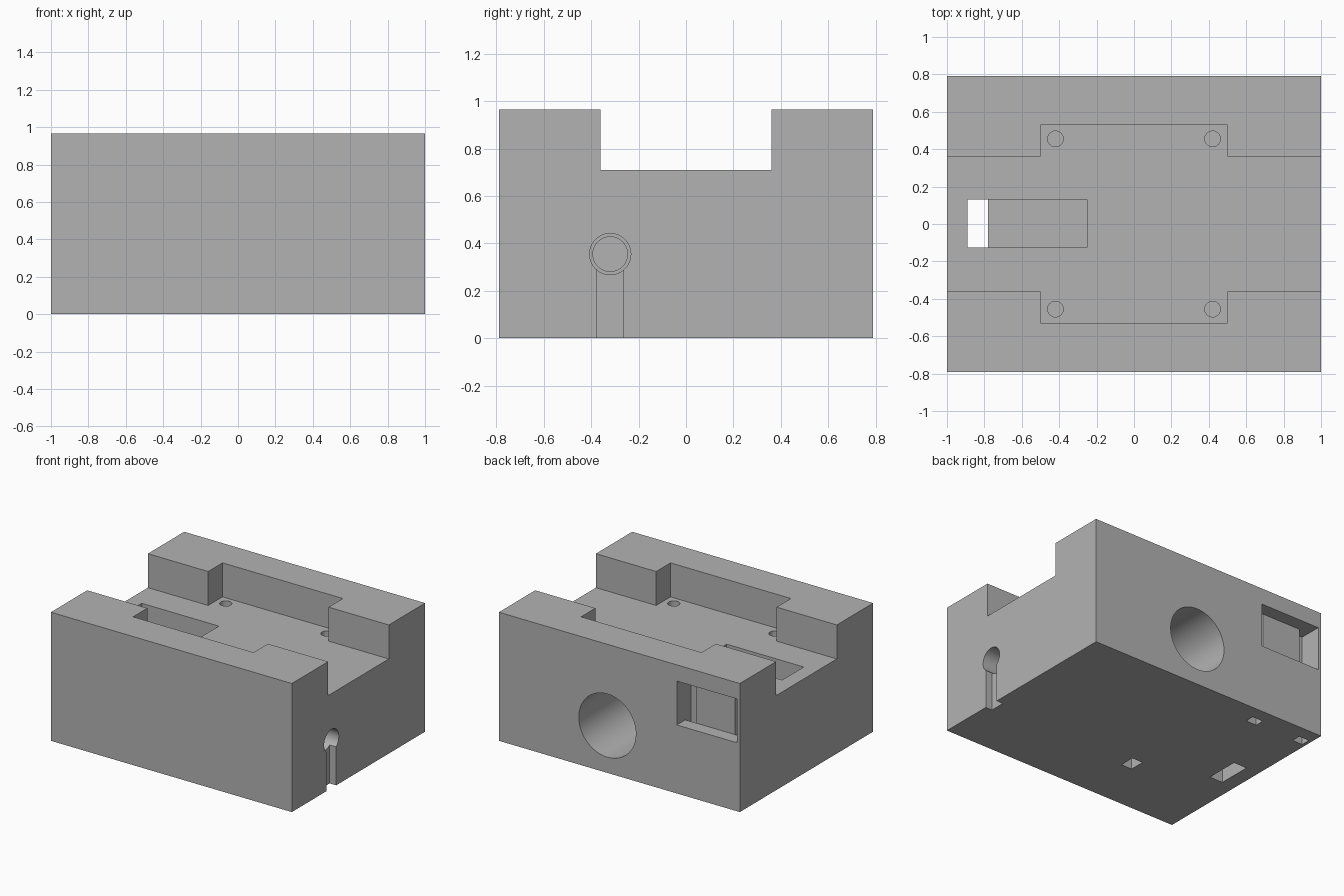
import bpy
from mathutils import Vector

default = bpy.data.objects.get("Cube")
if default:
    bpy.data.objects.remove(default, do_unlink=True)

W, D, H = 1.0, 0.79, 0.965      # half width, half depth, height
FLOOR = 0.71                    # floor of the top channel
OUT = 0.1                       # how far cutters overshoot the surface


def box(name, lo, hi):
    lo, hi = Vector(lo), Vector(hi)
    bpy.ops.mesh.primitive_cube_add(size=1)
    ob = bpy.context.object
    ob.name = name
    for v in ob.data.vertices:
        v.co = [(lo[i] + hi[i]) / 2 + v.co[i] * (hi[i] - lo[i]) for i in range(3)]
    return ob


def rod(name, start, end, radius, sides=64):
    start, end = Vector(start), Vector(end)
    axis = end - start
    bpy.ops.mesh.primitive_cylinder_add(vertices=sides, radius=radius, depth=axis.length)
    ob = bpy.context.object
    ob.name = name
    turn = axis.to_track_quat('Z', 'Y').to_matrix()
    for v in ob.data.vertices:
        v.co = turn @ v.co + (start + end) / 2
    return ob


def cut(target, cutter):
    mod = target.modifiers.new(cutter.name, 'BOOLEAN')
    mod.operation = 'DIFFERENCE'
    mod.solver = 'EXACT'
    mod.object = cutter
    bpy.context.view_layer.objects.active = target
    bpy.ops.object.modifier_apply(modifier=mod.name)
    bpy.data.objects.remove(cutter, do_unlink=True)


body = box("mount_block", (-W, -D, 0), (W, D, H))

# Top channel with its wider middle pocket
cut(body, box("channel", (-W - OUT, -0.36, FLOOR), (W + OUT, 0.36, H + OUT)))
cut(body, box("plate_pocket", (-0.5, -0.53, FLOOR), (0.5, 0.53, H + OUT)))

# Four screw holes in the pocket corners
for sx in (-1, 1):
    for sy in (-1, 1):
        x, y = 0.42 * sx, 0.455 * sy
        cut(body, rod("screw_hole", (x, y, FLOOR - 0.3), (x, y, FLOOR + OUT), 0.042, 32))

# Long recess in the floor with a slot through to the underside
cut(body, box("floor_recess", (-0.89, -0.125, 0.3), (-0.25, 0.13, FLOOR + OUT)))
cut(body, box("through_slot", (-0.89, -0.125, -OUT), (-0.78, 0.13, 0.5)))

# Large round socket in the back
cut(body, rod("round_socket", (0.1, -0.5, 0.355), (0.1, D + OUT, 0.355), 0.237, 96))

# Window in the back with a vertical slot at each end
cut(body, box("back_window", (-0.975, 0.69, 0.514), (-0.477, D + OUT, 0.843)))
for x0, x1 in ((-0.975, -0.89), (-0.566, -0.477)):
    cut(body, box("window_slot", (x0, 0.62, -OUT), (x1, 0.69, 0.843)))

# Stepped side bore, its groove down the side and the trap beneath it
cut(body, rod("bore_mouth", (0.7, -0.32, 0.355), (W + OUT, -0.32, 0.355), 0.087))
cut(body, rod("side_bore", (-0.36, -0.32, 0.355), (0.8, -0.32, 0.355), 0.073))
cut(body, box("side_groove", (W - 0.055, -0.378, -OUT), (W + OUT, -0.264, 0.34)))
cut(body, box("nut_trap", (-0.3, -0.383, -OUT), (-0.21, -0.267, 0.42)))

# Plain grey finish
grey = bpy.data.materials.new("plain_grey")
grey.use_nodes = True
colour = (0.45, 0.45, 0.45, 1)
grey.diffuse_color = colour
grey.node_tree.nodes["Principled BSDF"].inputs["Base Color"].default_value = colour
body.data.materials.clear()
body.data.materials.append(grey)

bpy.ops.object.select_all(action='DESELECT')
body.select_set(True)
bpy.context.view_layer.objects.active = body
bpy.ops.object.shade_smooth_by_angle(angle=0.5)
